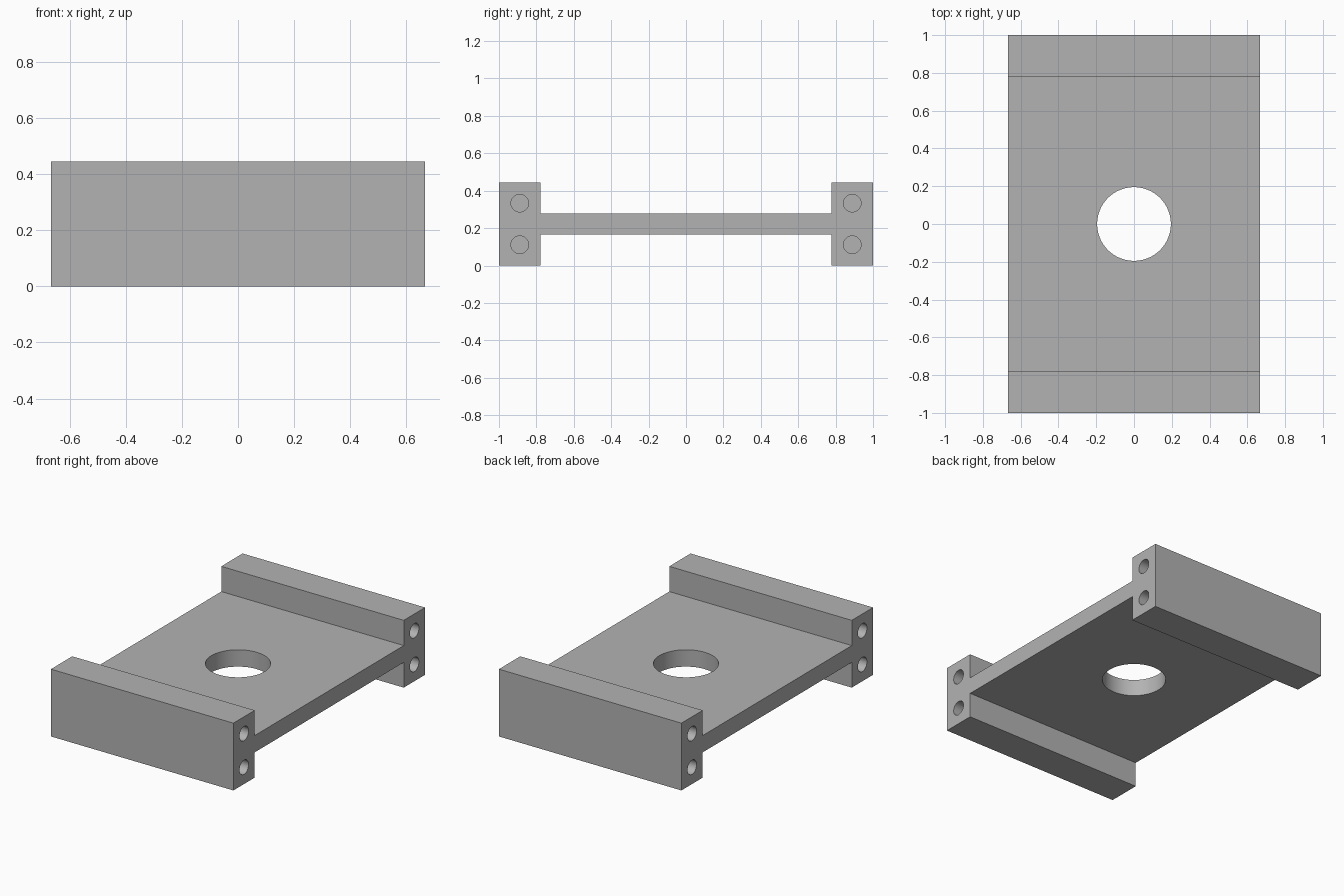
import bpy
import bmesh
import math
from mathutils import Matrix, Vector

cube = bpy.data.objects.get("Cube")
if cube:
    bpy.data.objects.remove(cube, do_unlink=True)

HALF_WIDTH, HALF_LENGTH, HEIGHT = 2 / 3, 1.0, 4 / 9
RAIL_INNER = 7 / 9                      # inner face of each end rail
WEB_LOW, WEB_HIGH = 1 / 6, 5 / 18       # underside and top of the plate
BORE_RADIUS, BOLT_RADIUS, BOLT_DEPTH = 0.195, 0.047, 0.4

grey = bpy.data.materials.new("plain grey")
grey.use_nodes = True
colour = (0.45, 0.45, 0.45, 1)
grey.diffuse_color = colour
grey.node_tree.nodes["Principled BSDF"].inputs["Base Color"].default_value = colour


def make_object(name, bm):
    bmesh.ops.recalc_face_normals(bm, faces=bm.faces)
    mesh = bpy.data.meshes.new(name)
    bm.to_mesh(mesh)
    bm.free()
    mesh.materials.append(grey)
    obj = bpy.data.objects.new(name, mesh)
    bpy.context.collection.objects.link(obj)
    return obj


def add_cylinder(bm, centre, radius, depth, axis, sides):
    turn = Vector((0, 0, 1)).rotation_difference(Vector(axis)).to_matrix().to_4x4()
    bmesh.ops.create_cone(bm, cap_ends=True, segments=sides, radius1=radius,
                          radius2=radius, depth=depth,
                          matrix=Matrix.Translation(centre) @ turn)


# Bracket body: H-shaped section extruded across the width
half = [(RAIL_INNER, WEB_LOW), (RAIL_INNER, 0), (HALF_LENGTH, 0),
        (HALF_LENGTH, HEIGHT), (RAIL_INNER, HEIGHT), (RAIL_INNER, WEB_HIGH)]
section = half + [(-y, z) for y, z in reversed(half)]
bm = bmesh.new()
face = bm.faces.new([bm.verts.new((-HALF_WIDTH, y, z)) for y, z in section])
side = bmesh.ops.extrude_face_region(bm, geom=[face])
bmesh.ops.translate(bm, vec=(2 * HALF_WIDTH, 0, 0),
                    verts=[v for v in side["geom"] if isinstance(v, bmesh.types.BMVert)])
body = make_object("bracket_body", bm)

# Cutters: central bore and blind bolt holes in the rail ends
bm = bmesh.new()
add_cylinder(bm, (0, 0, HEIGHT / 2), BORE_RADIUS, HEIGHT, (0, 0, 1), 96)
for sx in (-1, 1):
    for sy in (-1, 1):
        for z in (HEIGHT / 4, HEIGHT * 3 / 4):
            add_cylinder(bm, (sx * HALF_WIDTH, sy * (HALF_LENGTH + RAIL_INNER) / 2, z),
                         BOLT_RADIUS, 2 * BOLT_DEPTH, (1, 0, 0), 48)
cutter = make_object("hole_cutter", bm)
cutter.hide_render = True

cut = body.modifiers.new("holes", 'BOOLEAN')
cut.operation = 'DIFFERENCE'
cut.solver = 'EXACT'
cut.object = cutter

bpy.ops.object.select_all(action='DESELECT')
body.select_set(True)
bpy.context.view_layer.objects.active = body
bpy.ops.object.modifier_apply(modifier=cut.name)
bpy.data.objects.remove(cutter, do_unlink=True)

# Smooth bores, crisp edges
bpy.ops.object.shade_smooth_by_angle(angle=math.radians(30))
